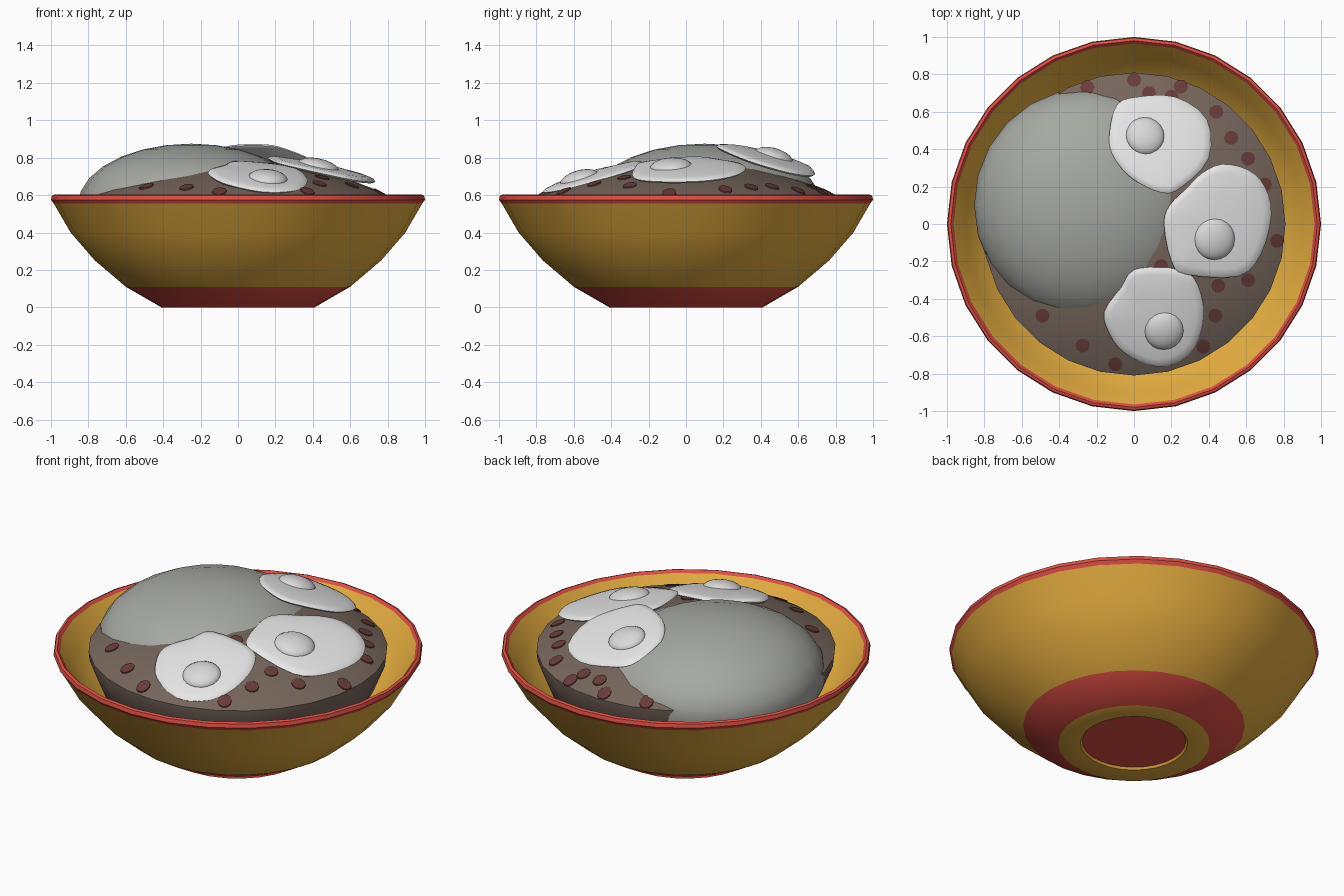
import bpy, bmesh, math
from mathutils import Vector, Matrix

if "Cube" in bpy.data.objects:
    bpy.data.objects.remove(bpy.data.objects["Cube"])


def material(name, rgb):
    lin = [((c / 255 + 0.055) / 1.055) ** 2.4 for c in rgb]
    m = bpy.data.materials.new(name)
    m.diffuse_color = (*lin, 1)
    m.use_nodes = True
    m.node_tree.nodes["Principled BSDF"].inputs["Base Color"].default_value = m.diffuse_color
    return m


YELLOW = material("yellow glaze", (230, 174, 64))
RED = material("red glaze", (224, 78, 68))
SAUCE = material("brown sauce", (118, 102, 92))
BEAN = material("dark red", (104, 60, 58))
RICE = material("grey rice", (166, 168, 162))
WHITE = material("egg white", (234, 234, 234))
YOLK = material("pale yolk", (218, 218, 218))


def finish(name, bm, mats, angle=32):
    bmesh.ops.recalc_face_normals(bm, faces=bm.faces)
    me = bpy.data.meshes.new(name)
    bm.to_mesh(me)
    bm.free()
    ob = bpy.data.objects.new(name, me)
    bpy.context.collection.objects.link(ob)
    for m in mats:
        me.materials.append(m)
    bpy.ops.object.select_all(action='DESELECT')
    ob.select_set(True)
    bpy.context.view_layer.objects.active = ob
    bpy.ops.object.shade_smooth_by_angle(angle=math.radians(angle))
    return ob


def lathe(name, profile, mats, n=28, band=None):
    """Spin an (r, z) profile; band gives the material index of each segment."""
    bm = bmesh.new()
    rings = []
    for r, z in profile:
        if r == 0:
            rings.append([bm.verts.new((0, 0, z))] * n)
        else:
            rings.append([bm.verts.new((r * math.cos(2 * math.pi * i / n),
                                        r * math.sin(2 * math.pi * i / n), z))
                          for i in range(n)])
    for s, (a, b) in enumerate(zip(rings, rings[1:])):
        for i in range(n):
            j = (i + 1) % n
            f = bm.faces.new(list(dict.fromkeys([a[i], a[j], b[j], b[i]])))
            f.material_index = band[s] if band else 0
    return finish(name, bm, mats)


# Bowl: red foot and rim, yellow body
bowl = [(0, 0.012), (0.28, 0.012), (0.29, 0), (0.41, 0), (0.60, 0.11),
        (0.765, 0.25), (0.895, 0.40), (0.985, 0.555), (1.0, 0.575), (0.995, 0.597),
        (0.98, 0.603), (0.965, 0.588), (0.90, 0.475), (0.80, 0.36), (0.62, 0.22),
        (0.40, 0.12), (0, 0.09)]
lathe("bowl", bowl, [YELLOW, RED],
      band=[1, 0, 0, 1, 0, 0, 0, 1, 1, 1, 1, 0, 0, 0, 0, 0])

# Sauce mound with a hidden skirt running down into the bowl
dome = [(0, 0.785), (0.2, 0.772), (0.4, 0.738), (0.6, 0.681), (0.74, 0.628), (0.81, 0.59)]
lathe("sauce", dome + [(0.805, 0.54), (0.74, 0.38), (0.6, 0.24), (0, 0.2)], [SAUCE])


def dome_z(x, y):
    r = math.hypot(x, y)
    for (r0, z0), (r1, z1) in zip(dome, dome[1:]):
        if r <= r1:
            return z0 + (z1 - z0) * (r - r0) / (r1 - r0)
    return dome[-1][1]


# Beans: thin round plates lying on the sauce
spots = [(0, .77), (-.25, .73), (.08, .70), (.25, .735), (.20, .68), (.44, .60), (.52, .46),
         (.61, .35), (.70, .21), (.765, -.09), (.61, -.30), (.45, -.33), (.435, -.49),
         (.37, -.655), (-.10, -.75), (-.275, -.65), (-.49, -.49), (.145, -.225)]
bm = bmesh.new()
for x, y in spots:
    top, low = [], []
    for i in range(10):
        a = 2 * math.pi * i / 10
        px, py = x + 0.038 * math.cos(a), y + 0.038 * math.sin(a)
        z = dome_z(px, py)
        top.append(bm.verts.new((px, py, z + 0.005)))
        low.append(bm.verts.new((px, py, z - 0.004)))
    mid = bm.verts.new((x, y, dome_z(x, y) + 0.006))
    for i in range(10):
        j = (i + 1) % 10
        bm.faces.new((mid, top[i], top[j]))
        bm.faces.new((top[i], low[i], low[j], top[j]))
finish("beans", bm, [BEAN])

# Rice mound
bm = bmesh.new()
bmesh.ops.create_uvsphere(bm, u_segments=24, v_segments=14, radius=1,
                          matrix=Matrix.Translation((-0.25, 0.10, 0.55))
                          @ Matrix.Diagonal((0.605, 0.625, 0.325, 1)))
bmesh.ops.delete(bm, geom=[v for v in bm.verts if v.co.z < 0.42], context='VERTS')
finish("rice", bm, [RICE], 60)


# Fried eggs: tilted wavy plate plus a low round yolk
def egg(name, outline, centre, slope, yolk, yolk_r):
    cx, cy, cz = centre
    sx, sy = slope

    def plane(x, y):
        return cz + sx * (x - cx) + sy * (y - cy)

    # rounded closed curve through the outline (Catmull-Rom)
    n, pts = len(outline), []
    P = [Vector(p) for p in outline]
    for i in range(n):
        a, b, c, d = (P[(i + k) % n] for k in (-1, 0, 1, 2))
        for t in (0, 1 / 3, 2 / 3):
            pts.append(0.5 * (2 * b + (c - a) * t + (2 * a - 5 * b + 4 * c - d) * t * t
                              + (3 * b - a - 3 * c + d) * t ** 3))
    bm = bmesh.new()
    mid = Vector((cx, cy))
    rings = []
    for s, dz in ((0.5, 0.020), (0.85, 0.012), (0.97, 0.004), (1, -0.006), (0.96, -0.016)):
        rings.append([])
        for p in pts:
            q = mid + (p - mid) * s
            rings[-1].append(bm.verts.new((q.x, q.y, plane(q.x, q.y) + dz)))
    m = len(pts)
    for a, b in zip(rings, rings[1:]):
        for i in range(m):
            j = (i + 1) % m
            bm.faces.new((a[i], a[j], b[j], b[i]))
    for ring, dz in ((rings[0], 0.024), (rings[-1], -0.018)):
        hub = bm.verts.new((cx, cy, cz + dz))
        for i in range(m):
            bm.faces.new((hub, ring[i], ring[(i + 1) % m]))
    finish(name + "_white", bm, [WHITE], 50)

    bm = bmesh.new()
    tilt = Vector((0, 0, 1)).rotation_difference(Vector((-sx, -sy, 1))).to_matrix().to_4x4()
    bmesh.ops.create_uvsphere(bm, u_segments=20, v_segments=10, radius=1,
                              matrix=Matrix.Translation((*yolk, plane(*yolk) + 0.012)) @ tilt
                              @ Matrix.Diagonal((yolk_r, yolk_r, 0.045, 1)))
    finish(name + "_yolk", bm, [YOLK], 60)


egg("back_egg",
    [(-.13, .50), (-.09, .64), (.02, .68), (.22, .68), (.39, .56), (.40, .35),
     (.26, .20), (.15, .165), (-.02, .25), (-.12, .38)],
    (0.13, 0.43, 0.795), (-0.13, -0.29), (0.06, 0.47), 0.105)
egg("side_egg",
    [(.16, 0), (.20, -.20), (.28, -.27), (.56, -.28), (.68, -.16), (.735, .05), (.70, .20),
     (.61, .29), (.47, .32), (.36, .27), (.28, .19), (.19, .10)],
    (0.44, 0.02, 0.742), (-0.22, 0.06), (0.43, -0.08), 0.113)
egg("front_egg",
    [(0, -.24), (.27, -.25), (.36, -.38), (.365, -.55), (.29, -.70), (.13, -.765),
     (-.05, -.69), (-.13, -.59), (-.16, -.47), (-.07, -.34)],
    (0.10, -0.50, 0.70), (-0.09, 0.28), (0.16, -0.57), 0.106)
